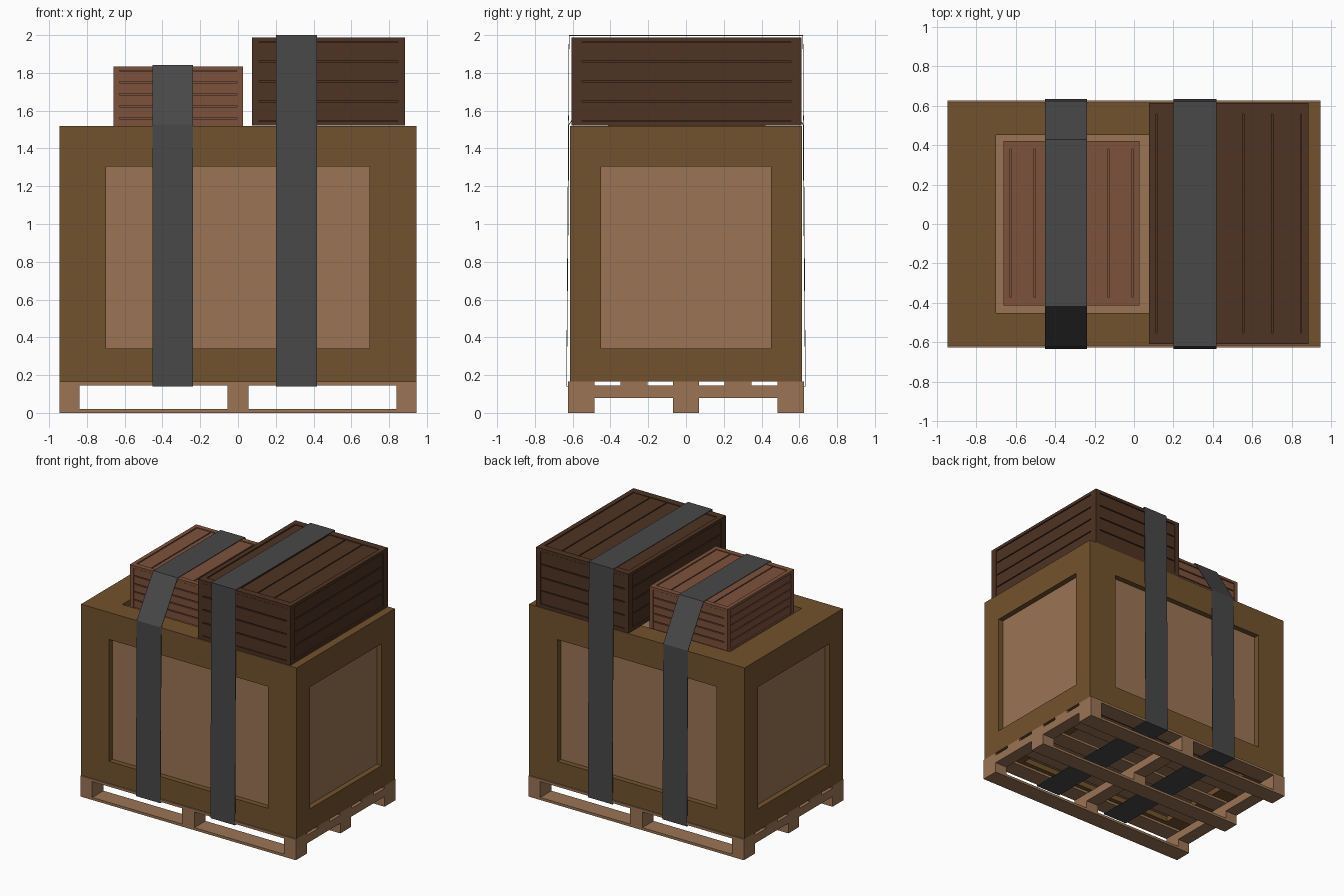
import bpy, bmesh
from mathutils import Vector

if "Cube" in bpy.data.objects:
    bpy.data.objects.remove(bpy.data.objects["Cube"])


def material(name, rgb):
    m = bpy.data.materials.new(name)
    m.diffuse_color = (*rgb, 1)
    m.use_nodes = True
    m.node_tree.nodes["Principled BSDF"].inputs["Base Color"].default_value = m.diffuse_color
    return m


TAN = material("tan wood", (0.33, 0.175, 0.09))
FRAME = material("golden brown wood", (0.171, 0.084, 0.026))
RED = material("reddish wood", (0.205, 0.084, 0.045))
DARK = material("dark wood", (0.077, 0.033, 0.017))
STRAP = material("grey strap", (0.065, 0.065, 0.065))


def finish(bm, name, *mats):
    me = bpy.data.meshes.new(name)
    bm.to_mesh(me)
    bm.free()
    for m in mats:
        me.materials.append(m)
    ob = bpy.data.objects.new(name, me)
    bpy.context.collection.objects.link(ob)
    return ob


def add_box(bm, lo, hi):
    vs = bmesh.ops.create_cube(bm, size=1)["verts"]
    for v in vs:
        v.co = Vector([lo[i] if v.co[i] < 0 else hi[i] for i in range(3)])


def boxes(name, mat, items):
    bm = bmesh.new()
    for lo, hi in items:
        add_box(bm, lo, hi)
    return finish(bm, name, mat)


def panelled_box(name, lo, hi, inner_lo, inner_hi, depth, mat, panel_mat):
    """Box whose six sides each have a sunken panel between the inner limits."""
    bm = bmesh.new()
    add_box(bm, lo, hi)
    for a in range(3):
        axis = Vector([float(i == a) for i in range(3)])
        for c in (inner_lo[a], inner_hi[a]):
            bmesh.ops.bisect_plane(bm, geom=bm.verts[:] + bm.edges[:] + bm.faces[:],
                                   plane_co=axis * c, plane_no=axis)
    bm.normal_update()
    centre = []
    for f in bm.faces:
        c = f.calc_center_median()
        if sum(inner_lo[i] < c[i] < inner_hi[i] for i in range(3)) == 2:
            centre.append(f)
    ext = bmesh.ops.extrude_discrete_faces(bm, faces=centre)["faces"]
    for f in ext:
        f.material_index = 1
        f.normal_update()
        move = -f.normal * depth
        for v in f.verts:
            v.co += move
    return finish(bm, name, mat, panel_mat)


def planks(name, lo, hi, inner_lo, inner_hi, depth, mat, n_top, n_side):
    """Thin boards lying in the sunken panels: lengthwise on top, level on sides."""
    items, gap, t = [], 0.004, depth * 0.6

    def split(a, n):
        w = (inner_hi[a] - inner_lo[a]) / n
        return [(inner_lo[a] + i * w + gap, inner_lo[a] + (i + 1) * w - gap) for i in range(n)]

    for x0, x1 in split(0, n_top):
        z = hi[2] - depth
        items.append(((x0, inner_lo[1], z), (x1, inner_hi[1], z + t)))
    for z0, z1 in split(2, n_side):
        for a in (0, 1):
            for base in (lo[a] + depth - t, hi[a] - depth):
                p, q = list(inner_lo), list(inner_hi)
                p[2], q[2] = z0, z1
                p[a], q[a] = base, base + t
                items.append((p, q))
    return boxes(name, mat, items)


# Pallet: boards, beams, blocks and skids
beam_x = [(-0.945, -0.84), (-0.055, 0.055), (0.84, 0.945)]
skid_y = [(-0.625, -0.485), (-0.068, 0.068), (0.485, 0.625)]
deck_y = [(-0.625, -0.485), (-0.347, -0.205), (-0.07, 0.07), (0.205, 0.347), (0.485, 0.625)]
boxes("pallet_deck_boards", TAN, [((-0.945, a, 0.145), (0.945, b, 0.165)) for a, b in deck_y])
boxes("pallet_beams", TAN, [((a, -0.625, 0.08), (b, 0.625, 0.145)) for a, b in beam_x])
boxes("pallet_blocks", TAN, [((a, c, 0.02), (b, d, 0.08)) for a, b in beam_x for c, d in skid_y])
boxes("pallet_skids", TAN, [((-0.945, a, 0), (0.945, b, 0.02)) for a, b in skid_y])

# Big crate with framed panels
panelled_box("big_crate", (-0.945, -0.615, 0.165), (0.945, 0.615, 1.52),
             (-0.70, -0.45, 0.34), (0.695, 0.45, 1.305), 0.043, FRAME, TAN)

# Two smaller crates on top
for name, lo, hi, margin, mat, n_top, n_side in (
        ("small_crate", (-0.66, -0.412, 1.478), (0.027, 0.42, 1.833), (0.032, 0.04, 0.02), RED, 5, 5),
        ("large_top_crate", (0.075, -0.607, 1.521), (0.885, 0.612, 1.988), (0.037, 0.056, 0.024), DARK, 5, 4)):
    il = [a + m for a, m in zip(lo, margin)]
    ih = [b - m for b, m in zip(hi, margin)]
    panelled_box(name, lo, hi, il, ih, 0.014, mat, mat)
    planks(name + "_planks", lo, hi, il, ih, 0.014, mat, n_top, n_side)


def strap(name, x0, x1, path):
    """Closed flat band through the (y, z) points."""
    bm = bmesh.new()
    rows = [[bm.verts.new((x, y, z)) for x in (x0, x1)] for y, z in path]
    for a, b in zip(rows, rows[1:] + rows[:1]):
        bm.faces.new((a[0], a[1], b[1], b[0]))
    bmesh.ops.recalc_face_normals(bm, faces=bm.faces[:])
    ob = finish(bm, name, STRAP)
    mod = ob.modifiers.new("thickness", "SOLIDIFY")
    mod.thickness, mod.offset = 0.004, 0


# Straps around the load and under the deck boards
strap("small_crate_strap", -0.452, -0.237,
      [(-0.632, 0.14), (-0.62, 1.525), (-0.416, 1.84), (0.426, 1.84), (0.62, 1.525), (0.632, 0.14)])
strap("large_crate_strap", 0.201, 0.417,
      [(-0.632, 0.14), (-0.619, 1.998), (0.619, 1.998), (0.632, 0.14)])
